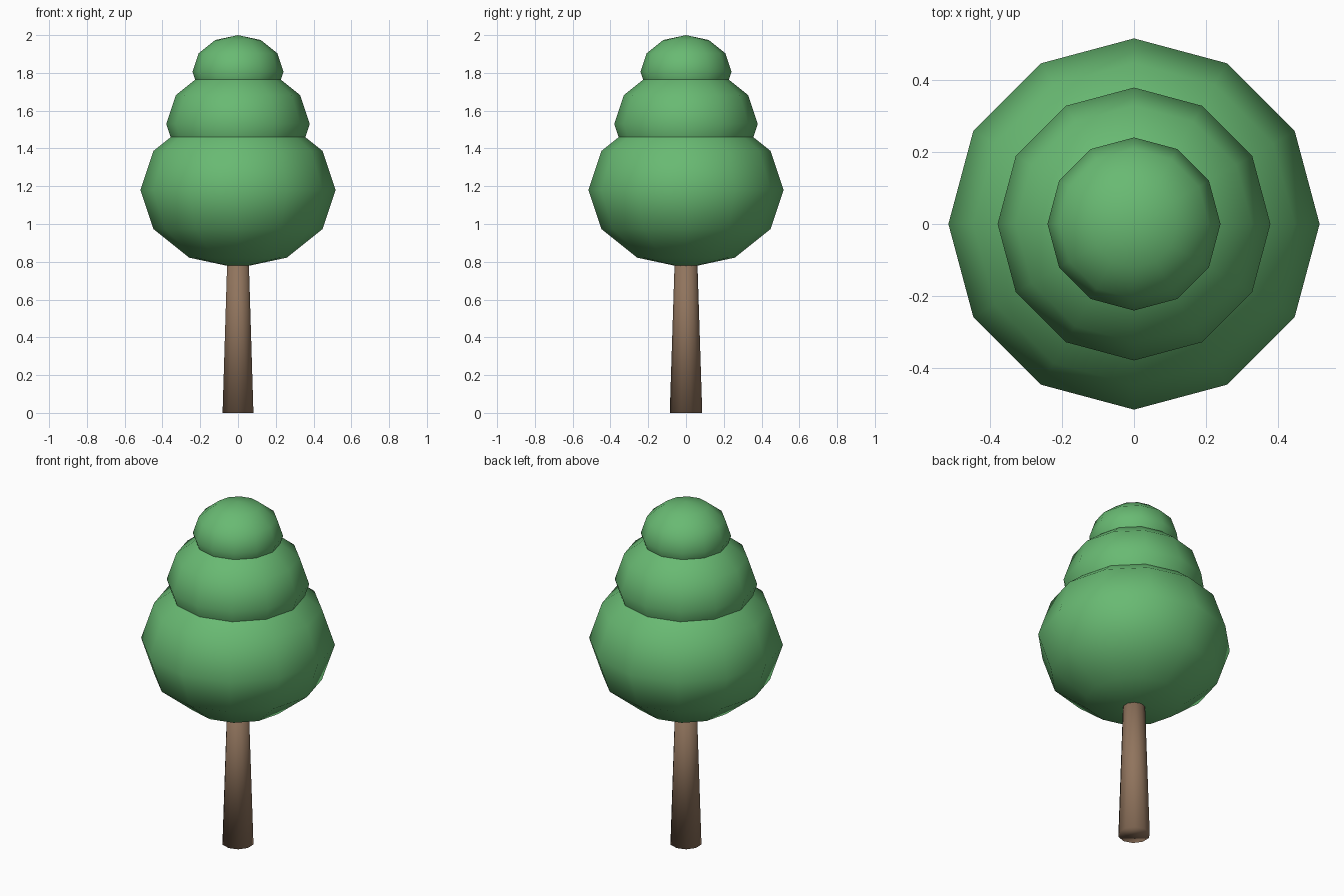
import bpy

cube = bpy.data.objects.get("Cube")
if cube:
    bpy.data.objects.remove(cube, do_unlink=True)


def make_material(name, rgb):
    mat = bpy.data.materials.new(name)
    mat.use_nodes = True
    color = (*rgb, 1.0)
    mat.diffuse_color = color
    mat.node_tree.nodes["Principled BSDF"].inputs["Base Color"].default_value = color
    return mat


def finish(name, mat):
    obj = bpy.context.object
    obj.name = name
    obj.data.materials.append(mat)
    bpy.ops.object.shade_smooth()
    return obj


leaf_green = make_material("leaf green", (0.14, 0.49, 0.17))
bark_brown = make_material("bark brown", (0.28, 0.175, 0.11))

# Tapered ten-sided trunk, running up into the foliage
TRUNK_HEIGHT = 0.9
bpy.ops.mesh.primitive_cone_add(vertices=10, radius1=0.086, radius2=0.057,
                                depth=TRUNK_HEIGHT,
                                location=(0, 0, TRUNK_HEIGHT / 2))
finish("trunk", bark_brown)

# Three stacked, slightly flattened balls of leaves
SQUASH = 0.8
for name, radius, height in (("lower_foliage", 0.517, 1.18),
                             ("middle_foliage", 0.38, 1.53),
                             ("top_foliage", 0.241, 1.807)):
    bpy.ops.mesh.primitive_uv_sphere_add(segments=12, ring_count=6,
                                         radius=radius, location=(0, 0, height))
    foliage = finish(name, leaf_green)
    foliage.scale.z = SQUASH
